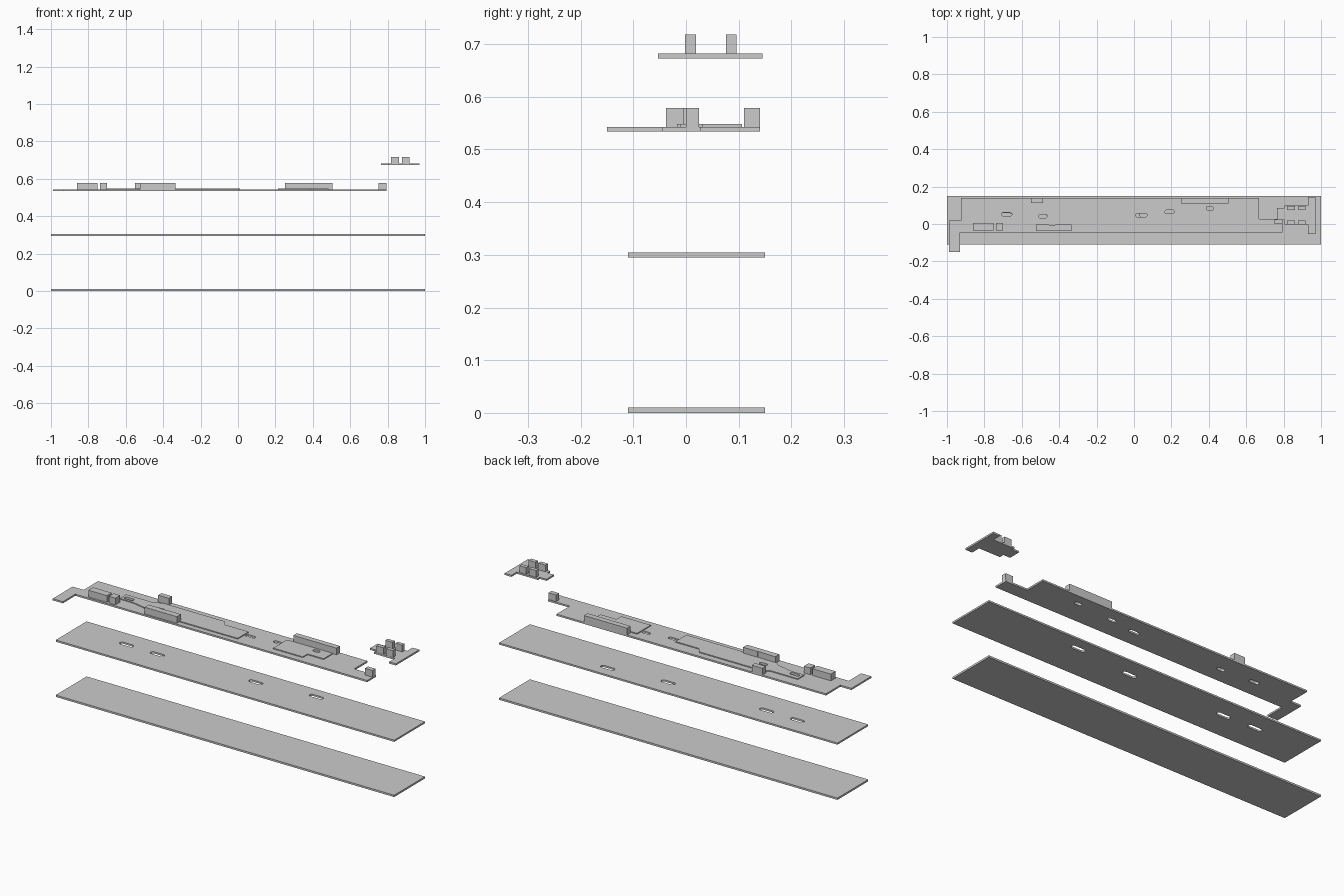
import bpy, bmesh
from math import pi, sin, cos

if "Cube" in bpy.data.objects:
    bpy.data.objects.remove(bpy.data.objects["Cube"])


def slot(x, y, length, width=0.02, n=6):
    """Outline of a round-ended slot lying along x."""
    r, h = width / 2, (length - width) / 2
    right = [(x + h + r * cos(a), y + r * sin(a))
             for a in [-pi / 2 + pi * i / n for i in range(n + 1)]]
    left = [(2 * x - px, 2 * y - py) for px, py in right]
    return right + left


def plate(name, z0, z1, outline, holes=()):
    """Flat plate from an outline with optional holes."""
    cu = bpy.data.curves.new(name + "_profile", 'CURVE')
    cu.dimensions = '2D'
    cu.fill_mode = 'BOTH'
    cu.extrude = (z1 - z0) / 2
    for loop in [outline, *holes]:
        sp = cu.splines.new('POLY')
        sp.points.add(len(loop) - 1)
        for p, (x, y) in zip(sp.points, loop):
            p.co = (x, y, 0, 1)
        sp.use_cyclic_u = True
    tmp = bpy.data.objects.new(name + "_profile", cu)
    bpy.context.collection.objects.link(tmp)
    deps = bpy.context.evaluated_depsgraph_get()
    me = bpy.data.meshes.new_from_object(tmp.evaluated_get(deps))
    bpy.data.objects.remove(tmp)
    bm = bmesh.new()
    bm.from_mesh(me)
    bmesh.ops.remove_doubles(bm, verts=bm.verts, dist=1e-5)
    bmesh.ops.recalc_face_normals(bm, faces=bm.faces)
    for f in bm.faces:
        f.smooth = False
    bm.to_mesh(me)
    bm.free()
    ob = bpy.data.objects.new(name, me)
    ob.location.z = (z0 + z1) / 2
    bpy.context.collection.objects.link(ob)
    return ob


def rect(x0, x1, y0, y1):
    return [(x0, y0), (x1, y0), (x1, y1), (x0, y1)]


def block(name, x0, x1, y0, y1, z0, z1):
    bpy.ops.mesh.primitive_cube_add(size=1, location=((x0 + x1) / 2, (y0 + y1) / 2, (z0 + z1) / 2))
    ob = bpy.context.object
    ob.name = name
    ob.scale = (x1 - x0, y1 - y0, z1 - z0)


# Bottom and slotted base slabs
slab = rect(-1, 1, -0.11, 0.15)
plate("bottom_slab", 0, 0.01, slab)
plate("slotted_slab", 0.295, 0.304, slab,
      [slot(x, y, 0.08, 0.025) for x, y in
       [(-0.69, 0.045), (-0.505, 0.04), (0.07, 0.05), (0.405, 0.082)]])

# Main ground plate with side tabs
west_slots = [slot(-0.68, 0.052, 0.055), slot(-0.487, 0.042, 0.045)]
east_slots = [slot(0.406, 0.083, 0.04)]
mid_slots = [slot(0.04, 0.047, 0.06), slot(0.19, 0.065, 0.05)]
Z = 0.543
plate("ground_plate", 0.534, Z,
      [(-0.925, 0.14), (-0.925, 0.018), (-0.99, 0.018), (-0.99, -0.15),
       (-0.93, -0.15), (-0.93, -0.045), (0.795, -0.045), (0.795, 0.028),
       (0.667, 0.028), (0.667, 0.14)],
      west_slots + east_slots + mid_slots)

# Thin raised terraces
plate("west_terrace", Z, 0.548,
      [(-0.72, 0.03), (-0.72, 0.085), (-0.56, 0.085), (-0.52, 0.106),
       (-0.15, 0.106), (-0.13, 0.075), (0.01, 0.075), (0.01, -0.017),
       (-0.52, -0.017), (-0.55, 0.01), (-0.64, 0.03)], west_slots)
plate("east_terrace", Z, 0.548,
      [(0.215, -0.01), (0.215, 0.106), (0.485, 0.106), (0.485, 0.03),
       (0.39, 0.03), (0.39, -0.01)], east_slots)

# Buildings on the ground plate
buildings = {
    "front_west_hall": (-0.86, -0.75, -0.035, 0.005),
    "front_west_annex": (-0.738, -0.70, -0.035, 0.005),
    "front_mid_left": (-0.525, -0.455, -0.038, -0.004),
    "front_mid_centre": (-0.455, -0.42, -0.038, -0.006),
    "front_mid_right": (-0.42, -0.335, -0.038, -0.004),
    "back_west_house": (-0.55, -0.487, 0.112, 0.14),
    "back_east_hall": (0.25, 0.465, 0.11, 0.14),
    "back_east_annex": (0.465, 0.505, 0.11, 0.14),
    "corner_house": (0.75, 0.795, 0.0, 0.025),
}
for name, (x0, x1, y0, y1) in buildings.items():
    block(name, x0, x1, y0, y1, Z, 0.579)

# Upper platform with crossbar end
plate("upper_platform", 0.673, 0.682,
      [(0.765, 0.022), (0.805, 0.022), (0.805, -0.003), (0.93, -0.003),
       (0.93, -0.053), (0.97, -0.053), (0.97, 0.145), (0.93, 0.145),
       (0.93, 0.1), (0.805, 0.1), (0.805, 0.085), (0.765, 0.085)])

# Four upper buildings
for i, (x0, x1) in enumerate([(0.818, 0.86), (0.877, 0.917)]):
    for j, (y0, y1) in enumerate([(-0.002, 0.019), (0.076, 0.096)]):
        block(f"upper_house_{i}{j}", x0, x1, y0, y1, 0.682, 0.718)
